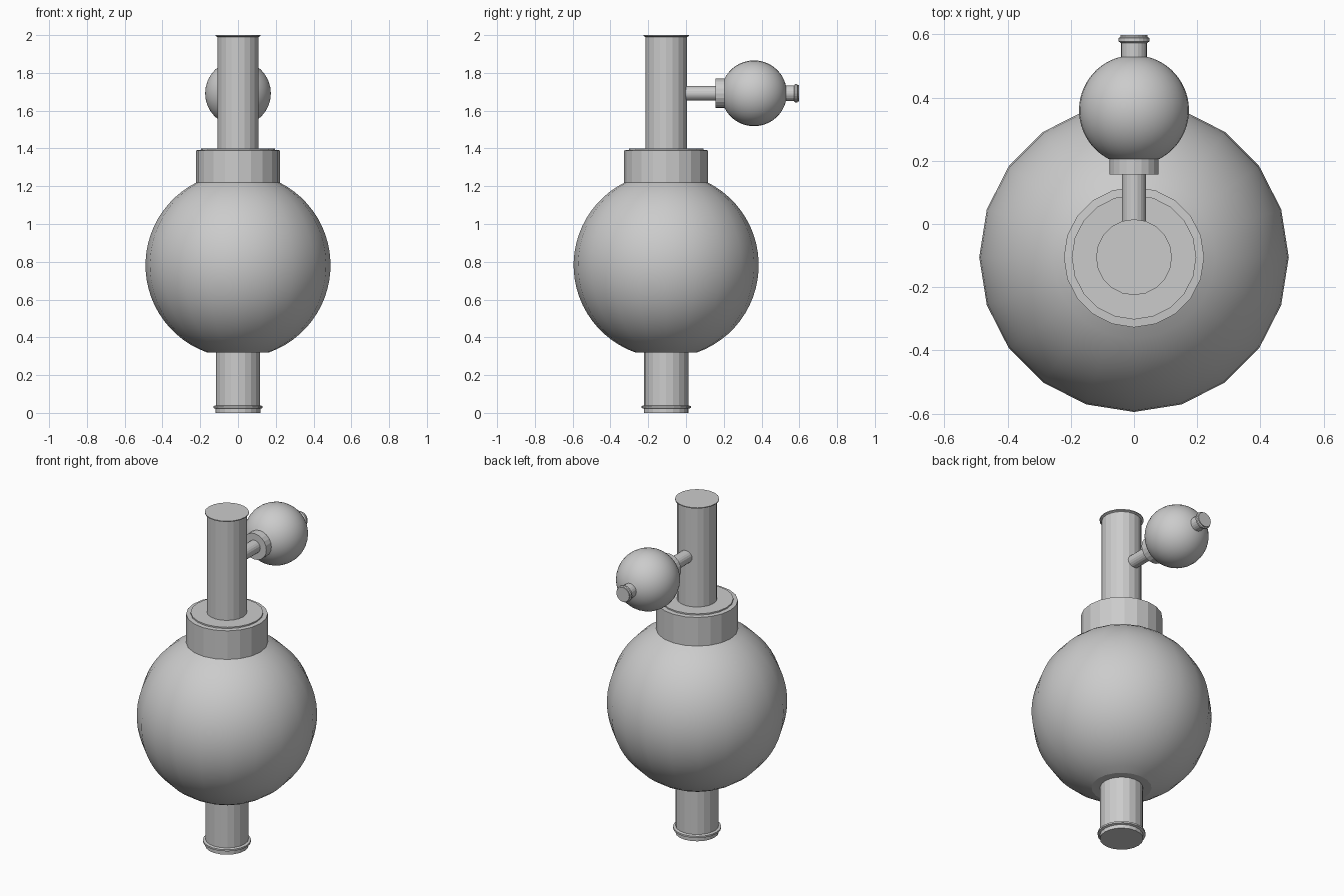
import bpy, bmesh
from math import sin, cos, pi, asin, sqrt
from mathutils import Matrix

if "Cube" in bpy.data.objects:
    bpy.data.objects.remove(bpy.data.objects["Cube"])

AXIS_Y = -0.105      # main vertical axis
ARM_Z = 1.692        # height of the side arm


def lathe(name, profile, sides, matrix, smooth=False):
    """Revolve (radius, height) points around local z; end caps are closed."""
    bm = bmesh.new()
    rings = []
    for r, h in profile:
        rings.append([bm.verts.new((r * sin(2 * pi * i / sides), -r * cos(2 * pi * i / sides), h))
                      for i in range(sides)])
    for a, b in zip(rings, rings[1:]):
        for i in range(sides):
            j = (i + 1) % sides
            f = bm.faces.new((a[i], a[j], b[j], b[i]))
            f.smooth = smooth
    bm.faces.new(rings[0][::-1])
    bm.faces.new(rings[-1])
    bmesh.ops.transform(bm, matrix=matrix, verts=bm.verts)
    bmesh.ops.recalc_face_normals(bm, faces=bm.faces)
    me = bpy.data.meshes.new(name)
    bm.to_mesh(me)
    bm.free()
    ob = bpy.data.objects.new(name, me)
    bpy.context.collection.objects.link(ob)
    return ob


def ball(radius, centre, low, high, steps):
    """Profile of a sphere cut flat at heights low and high."""
    a, b = asin((low - centre) / radius), asin((high - centre) / radius)
    return [(radius * cos(a + (b - a) * i / steps), centre + radius * sin(a + (b - a) * i / steps))
            for i in range(steps + 1)]


upright = Matrix.Translation((0, AXIS_Y, 0))
# local z turned to point along +y
sideways = Matrix.Translation((0, 0, ARM_Z)) @ Matrix.Rotation(-pi / 2, 4, 'X')

# main vertical stack
lathe("lower_pipe", [(0.118, 0), (0.118, 0.022), (0.131, 0.026), (0.131, 0.036),
                     (0.117, 0.04), (0.117, 0.33)], 20, upright)
lathe("main_bulb", ball(0.49, 0.782, 0.32, 1.222, 24), 20, upright, True)
lathe("collar", [(0.222, 1.215), (0.222, 1.39), (0.197, 1.392), (0.197, 1.4)], 20, upright)
lathe("upper_pipe", [(0.109, 1.39), (0.109, 1.99), (0.12, 1.995), (0.12, 2.0)], 20, upright)

# side arm with the small bulb
lathe("arm_pipe", [(0.038, -0.01), (0.038, 0.165)], 20, sideways)
lathe("arm_collar", [(0.078, 0.157), (0.078, 0.212)], 20, sideways)
lathe("small_bulb", ball(0.174, 0.36, 0.205, 0.529, 24), 32, sideways, True)
lathe("arm_nozzle", [(0.041, 0.52), (0.041, 0.572), (0.049, 0.578), (0.049, 0.588),
                     (0.043, 0.592), (0.043, 0.598)], 20, sideways)
